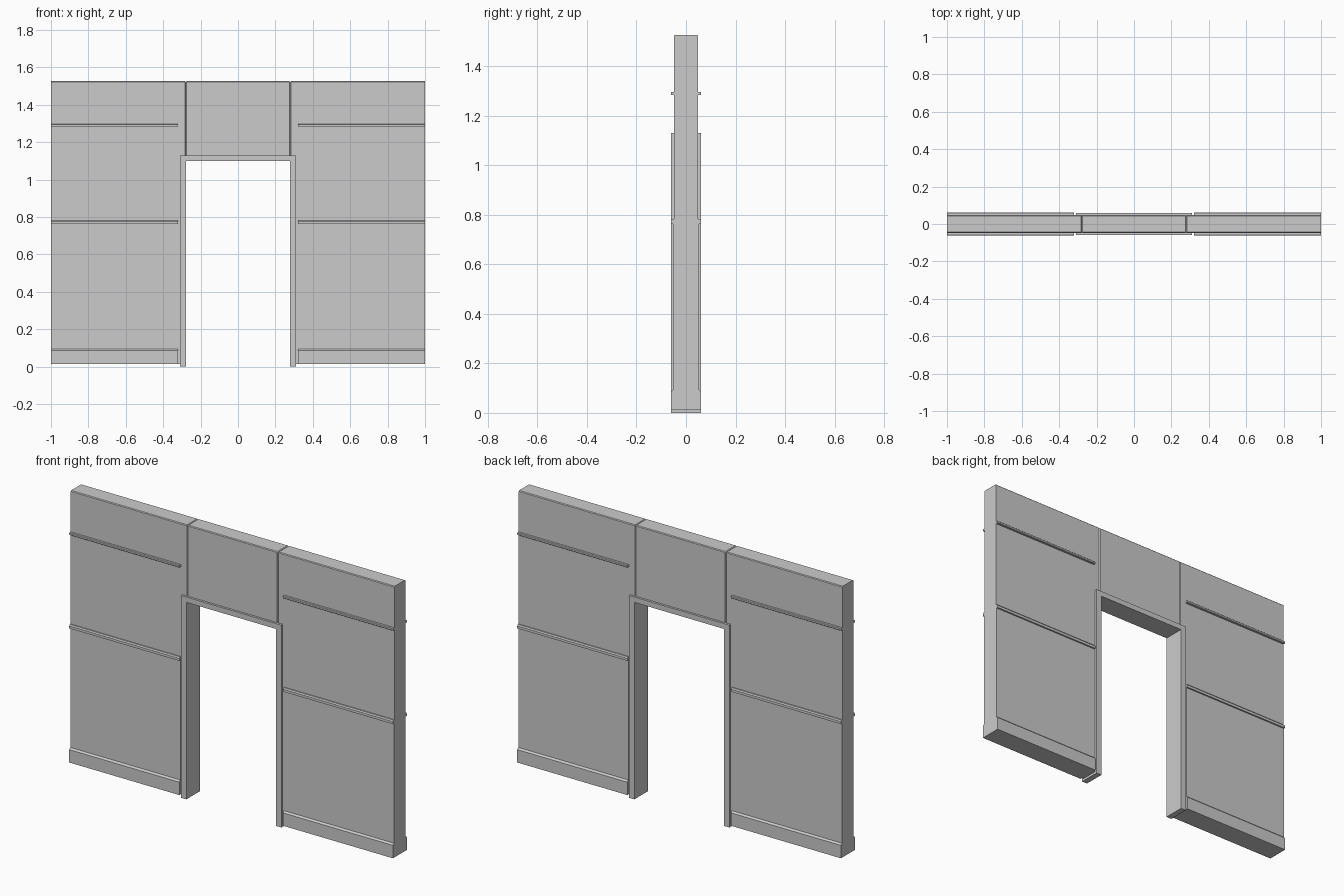
import bpy, bmesh
from mathutils import Vector

if "Cube" in bpy.data.objects:
    bpy.data.objects.remove(bpy.data.objects["Cube"])

FRAME_IN, FRAME_OUT, FRAME_TOP = 0.277, 0.31, 1.13
SEAM, WALL_Y, TRIM_Y = 0.279, 0.048, 0.061
BASE, TOP = 0.013, 1.526


def prism(name, pts, to3d, direction, mirror=(False, False), bevel=None):
    """Extrude a closed 2D profile; optionally bevel chosen edges and mirror."""
    bm = bmesh.new()
    face = bm.faces.new([bm.verts.new(to3d(p)) for p in pts])
    ext = bmesh.ops.extrude_face_region(bm, geom=[face])
    verts = [v for v in ext['geom'] if isinstance(v, bmesh.types.BMVert)]
    bmesh.ops.translate(bm, verts=verts, vec=Vector(direction))
    bmesh.ops.recalc_face_normals(bm, faces=bm.faces)
    if bevel:
        edges = [e for e in bm.edges if bevel(*[v.co for v in e.verts])]
        bmesh.ops.bevel(bm, geom=edges, offset=0.004, segments=1,
                        profile=0.5, affect='EDGES')
        bmesh.ops.recalc_face_normals(bm, faces=bm.faces)
    mesh = bpy.data.meshes.new(name)
    bm.to_mesh(mesh)
    bm.free()
    ob = bpy.data.objects.new(name, mesh)
    bpy.context.collection.objects.link(ob)
    if any(mirror):
        m = ob.modifiers.new("mirror", 'MIRROR')
        m.use_axis = (mirror[0], mirror[1], False)
        m.use_mirror_merge = False
    return ob


def slab(name, pts, half_depth, **kw):
    """Front-view (x, z) outline given depth along y."""
    return prism(name, pts, lambda p: (p[0], -half_depth, p[1]),
                 (0, 2 * half_depth, 0), **kw)


def strip(name, pts):
    """Side-view (depth, z) moulding run along x, on all four wall faces."""
    return prism(name, pts, lambda p: (0.32, -p[0], p[1]),
                 (0.68, 0, 0), mirror=(True, True))


def eased(a, b):
    # seam and top edges get a small chamfer
    at_seam = all(abs(abs(v.x) - SEAM) < 0.003 for v in (a, b))
    at_top = all(abs(v.z - TOP) < 1e-4 for v in (a, b))
    at_end = all(abs(v.x) > 0.99 for v in (a, b))
    return (at_seam or at_top) and not at_end


# wall panels beside and above the doorway
slab("side_wall", [(SEAM, BASE), (1, BASE), (1, TOP), (SEAM, TOP)],
     WALL_Y, mirror=(True, False), bevel=eased)
slab("lintel_wall", [(-SEAM, 1.11), (SEAM, 1.11), (SEAM, TOP), (-SEAM, TOP)],
     WALL_Y, bevel=eased)

# door frame
i, o, t = FRAME_IN, FRAME_OUT, FRAME_TOP
slab("door_frame", [(-o, 0), (-i, 0), (-i, 1.10), (i, 1.10),
                    (i, 0), (o, 0), (o, t), (-o, t)], 0.06)

# thin lower panelling, baseboard and rails
d, w = TRIM_Y, WALL_Y - 0.006
strip("lower_panel", [(w, BASE), (0.052, BASE), (0.052, 0.77), (w, 0.77)])
strip("baseboard", [(w, BASE), (d, BASE), (d, 0.085), (0.052, 0.094), (w, 0.094)])
strip("middle_rail", [(w, 0.762), (d, 0.762), (d, 0.776), (d - 0.005, 0.782), (w, 0.782)])
strip("upper_rail", [(w, 1.283), (d - 0.002, 1.283), (d, 1.285), (d, 1.294),
                     (d - 0.002, 1.296), (w, 1.296)])
